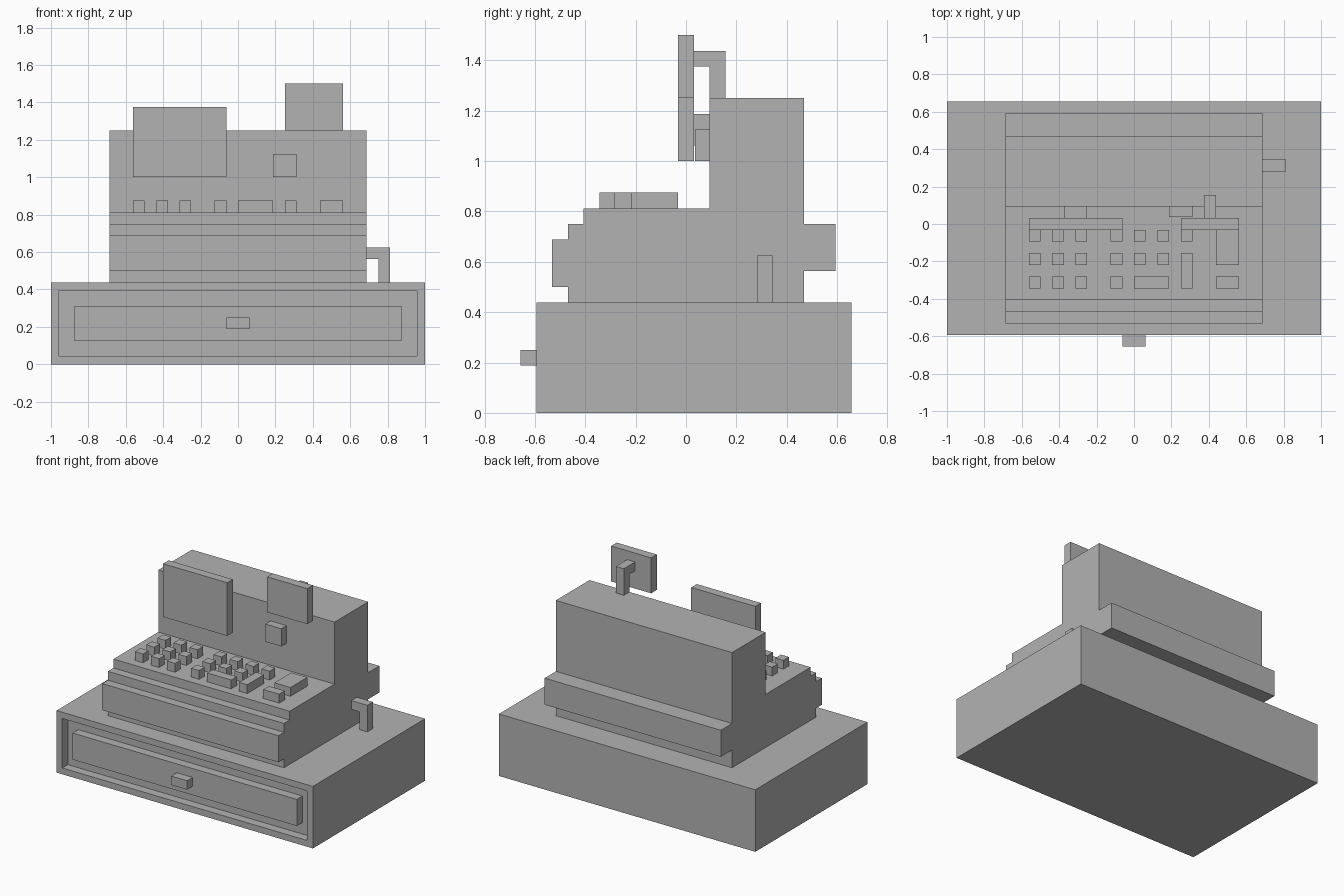
import bpy, bmesh
from mathutils import Vector

if "Cube" in bpy.data.objects:
    bpy.data.objects.remove(bpy.data.objects["Cube"], do_unlink=True)

U = 1 / 16          # every part sits on a grid of this step
Y_SHIFT = U / 2     # centres the depth

grey = bpy.data.materials.new("plain_grey")
grey.use_nodes = True
tone = (0.45, 0.45, 0.45, 1)
grey.diffuse_color = tone
grey.node_tree.nodes["Principled BSDF"].inputs["Base Color"].default_value = tone


def point(x, y, z):
    return Vector((x * U, y * U + Y_SHIFT, z * U))


def finish(bm, name):
    bmesh.ops.recalc_face_normals(bm, faces=bm.faces)
    mesh = bpy.data.meshes.new(name)
    bm.to_mesh(mesh)
    bm.free()
    mesh.materials.append(grey)
    obj = bpy.data.objects.new(name, mesh)
    bpy.context.collection.objects.link(obj)
    return obj


def add_box(bm, x, y, z):
    """Add a box given (min, max) grid pairs."""
    verts = bmesh.ops.create_cube(bm, size=1)["verts"]
    for v in verts:
        v.co = point(x[v.co.x > 0], y[v.co.y > 0], z[v.co.z > 0])


def box(name, x, y, z):
    bm = bmesh.new()
    add_box(bm, x, y, z)
    return finish(bm, name)


def extrude_profile(name, profile, x0, x1, plane):
    """Sweep a closed outline: 'yz' along x, 'xz' along y."""
    bm = bmesh.new()

    def place(a, b, d):
        return point(d, a, b) if plane == "yz" else point(a, d, b)

    face = bm.faces.new([bm.verts.new(place(a, b, x0)) for a, b in profile])
    ext = bmesh.ops.extrude_face_region(bm, geom=[face])["geom"]
    shift = place(0, 0, x1) - place(0, 0, x0)
    bmesh.ops.translate(bm, vec=shift,
                        verts=[g for g in ext if isinstance(g, bmesh.types.BMVert)])
    return finish(bm, name)


# Drawer cabinet with a recess in its front
bm = bmesh.new()
add_box(bm, (-16, 16), (-10, 10), (0, 7))
bmesh.ops.recalc_face_normals(bm, faces=bm.faces)
front = min(bm.faces, key=lambda f: f.calc_center_median().y)
bmesh.ops.inset_individual(bm, faces=[front], thickness=U)
bmesh.ops.inset_individual(bm, faces=[front], thickness=0, depth=-U)
finish(bm, "drawer_cabinet")

box("drawer_front", (-14, 14), (-10, -9), (2, 5))
box("drawer_knob", (-1, 1), (-11, -10), (3, 4))

# Stepped body with keyboard deck, tall back and rear ledge
body = [(-8, 7), (-8, 8), (-9, 8), (-9, 11), (-8, 11), (-8, 12), (-7, 12),
        (-7, 13), (1, 13), (1, 20), (7, 20), (7, 12), (9, 12), (9, 9),
        (7, 9), (7, 7)]
extrude_profile("register_body", body, -11, 11, "yz")

# Side crank
crank = [(11, 9), (12, 9), (12, 7), (13, 7), (13, 10), (11, 10)]
extrude_profile("side_crank", crank, 4, 5, "xz")

# Displays and their supports
box("main_display", (-9, -1), (-1, 0), (16, 22))
box("main_display_bracket", (-6, -4), (0, 1), (17, 19))
box("customer_display", (4, 9), (-1, 0), (20, 24))
arm = [(0, 22), (1, 22), (1, 20), (2, 20), (2, 23), (0, 23)]
extrude_profile("customer_display_arm", arm, 6, 7, "yz")
box("lock_block", (3, 5), (0.08, 1), (16, 18))

# Keys: regular rows, then the larger keys
bm = bmesh.new()
rows = {-6: (-9, -7, -5, -2),
        -4: (-9, -7, -5, -2, 0, 2),
        -2: (-9, -7, -5, -2, 0, 2, 4)}
for y, columns in rows.items():
    for x in columns:
        add_box(bm, (x, x + 1), (y, y + 1), (13, 14))
finish(bm, "small_keys")

box("wide_key", (0, 3), (-6, -5), (13, 14))
box("tall_key", (4, 5), (-6, -3), (13, 14))
box("double_key", (7, 9), (-6, -5), (13, 14))
box("large_key", (7, 9), (-4, -1), (13, 14))
